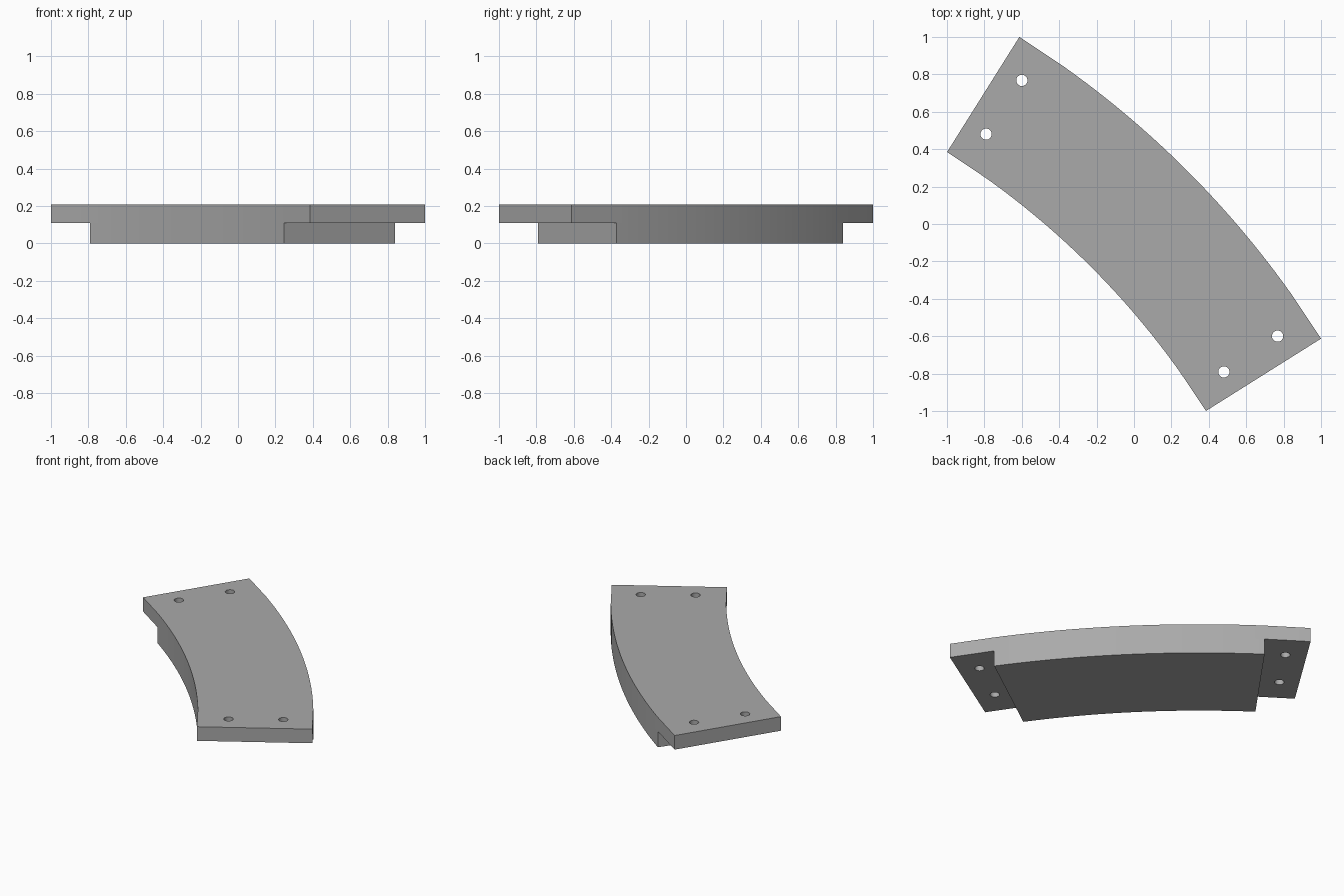
import bpy, bmesh
from math import radians, sin, cos
from mathutils import Vector

if "Cube" in bpy.data.objects:
    bpy.data.objects.remove(bpy.data.objects["Cube"])

CENTRE = -3.34                    # arc centre lies on the x = y diagonal
R_IN, R_OUT = 4.399, 5.126
HALF_PLATE, HALF_BLOCK = 12.857, 9.6
LEDGE, TOP = 0.11, 0.208
STEPS = 24


def polar(radius, angle, z):
    a = radians(45 + angle)
    return Vector((CENTRE + radius * cos(a), CENTRE + radius * sin(a), z))


# Plain grey material
grey = bpy.data.materials.new("plain grey")
grey.use_nodes = True
colour = (0.4, 0.4, 0.4, 1)
grey.diffuse_color = colour
grey.node_tree.nodes["Principled BSDF"].inputs["Base Color"].default_value = colour


def make_object(name, bm):
    mesh = bpy.data.meshes.new(name)
    bmesh.ops.recalc_face_normals(bm, faces=bm.faces)
    bm.to_mesh(mesh)
    bm.free()
    mesh.materials.append(grey)
    obj = bpy.data.objects.new(name, mesh)
    bpy.context.collection.objects.link(obj)
    return obj


def extrude(bm, faces, height):
    result = bmesh.ops.extrude_face_region(bm, geom=faces, use_keep_orig=False)
    verts = [v for v in result["geom"] if isinstance(v, bmesh.types.BMVert)]
    bmesh.ops.translate(bm, verts=verts, vec=(0, 0, height))


# Curved strip at ledge height
bm = bmesh.new()
angles = [-HALF_PLATE]
angles += [HALF_BLOCK * (2 * i / STEPS - 1) for i in range(STEPS + 1)]
angles += [HALF_PLATE]
rows = [[bm.verts.new(polar(r, a, LEDGE)) for r in (R_IN, R_OUT)] for a in angles]
strip = [bm.faces.new((p[0], p[1], q[1], q[0])) for p, q in zip(rows, rows[1:])]

# Plate thickness upwards, then the shorter block downwards
copy = bmesh.ops.duplicate(bm, geom=strip)
upper = [f for f in copy["geom"] if isinstance(f, bmesh.types.BMFace)]
extrude(bm, upper, TOP - LEDGE)
extrude(bm, strip[1:-1], -LEDGE)
bmesh.ops.remove_doubles(bm, verts=bm.verts, dist=0.0001)
segment = make_object("curved_segment", bm)

# Bolt holes through the end flanges
bm = bmesh.new()
for angle in (-11.29, 11.29):
    for radius in (4.593, 4.938):
        made = bmesh.ops.create_cone(bm, cap_ends=True, segments=32,
                                     radius1=0.03, radius2=0.03, depth=0.4)
        bmesh.ops.translate(bm, verts=made["verts"], vec=polar(radius, angle, LEDGE))
cutter = make_object("hole_cutter", bm)
cutter.hide_render = True
cutter.hide_viewport = True

holes = segment.modifiers.new("bolt holes", 'BOOLEAN')
holes.object = cutter
holes.operation = 'DIFFERENCE'
holes.solver = 'EXACT'

bpy.context.view_layer.objects.active = segment
segment.select_set(True)
bpy.ops.object.modifier_apply(modifier=holes.name)
bpy.data.objects.remove(cutter)
bpy.ops.object.shade_smooth_by_angle(angle=radians(30))
